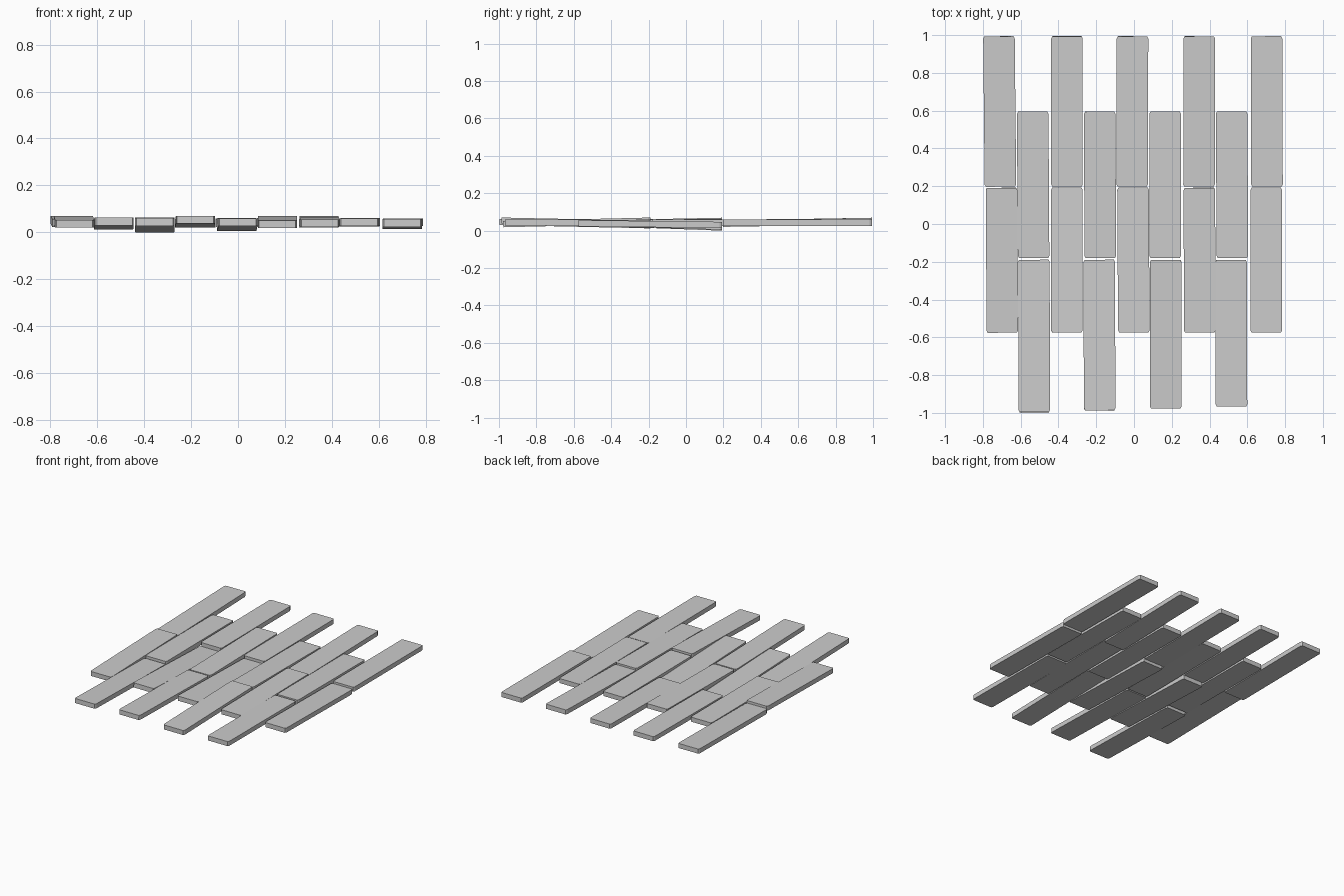
import bpy, bmesh, math
from mathutils import Matrix

if "Cube" in bpy.data.objects:
    bpy.data.objects.remove(bpy.data.objects["Cube"])

THICK = 0.033


def plank(name, x, y0, y1, z0, z1, width=0.167, yaw=0.0):
    """Board with chipped corners; z0 / z1 are underside heights at front and back."""
    hw, hl, c = width / 2, (y1 - y0) / 2, 0.006
    outline = [(-hw + c, -hl), (hw - c, -hl), (hw, -hl + 2 * c), (hw, hl - 2 * c),
               (hw - c, hl), (-hw + c, hl), (-hw, hl - 2 * c), (-hw, -hl + 2 * c)]
    bm = bmesh.new()
    face = bm.faces.new([bm.verts.new((px, py, 0)) for px, py in outline])
    top = bmesh.ops.extrude_face_region(bm, geom=[face])
    verts = [v for v in top["geom"] if isinstance(v, bmesh.types.BMVert)]
    bmesh.ops.translate(bm, verts=verts, vec=(0, 0, THICK))
    bmesh.ops.recalc_face_normals(bm, faces=bm.faces)
    tilt = math.atan2(z1 - z0, y1 - y0)
    bm.transform(Matrix.Translation((x, (y0 + y1) / 2, (z0 + z1) / 2))
                 @ Matrix.Rotation(yaw, 4, 'Z') @ Matrix.Rotation(tilt, 4, 'X'))
    mesh = bpy.data.meshes.new(name)
    bm.to_mesh(mesh)
    bm.free()
    bpy.context.collection.objects.link(bpy.data.objects.new(name, mesh))


# Underside heights per column: front board (front, back), rear board (front, back)
heights = [
    (0.020, 0.036, 0.022, 0.036),
    (0.030, 0.012, 0.026, 0.026),
    (0.028, 0.000, 0.025, 0.030),
    (0.037, 0.020, 0.020, 0.030),
    (0.027, 0.005, 0.022, 0.028),
    (0.018, 0.037, 0.028, 0.024),
    (0.022, 0.030, 0.020, 0.036),
    (0.027, 0.024, 0.028, 0.024),
    (0.023, 0.014, 0.026, 0.026),
]
# Sideways centre of the front and rear board in each column
centres = [(-0.699, -0.711), (-0.529, -0.534), (-0.355, -0.355), (-0.183, -0.180),
           (-0.003, -0.009), (0.168, 0.165), (0.347, 0.345), (0.515, 0.519), (0.700, 0.703)]
# Turn of the front and rear board
yaws = [(0.006, 0.010), (0.003, 0.006), (0.0, 0.0), (0.004, 0.004), (0.006, -0.003),
        (0.0, 0.0), (0.002, -0.002), (0.003, 0.006), (0.0, 0.003)]

# Staggered columns of boards
for i, ((f0, f1, r0, r1), (xf, xr), (wf, wr)) in enumerate(zip(heights, centres, yaws)):
    if i % 2 == 0:
        front, rear = (-0.575, 0.192), (0.198, 0.994)
    else:
        front, rear = (-0.997 + 0.005 * (i - 1), -0.190), (-0.180, 0.595)
    plank(f"front_board_{i + 1}", xf, *front, f0, f1, yaw=wf)
    plank(f"rear_board_{i + 1}", xr, *rear, r0, r1, yaw=wr)
